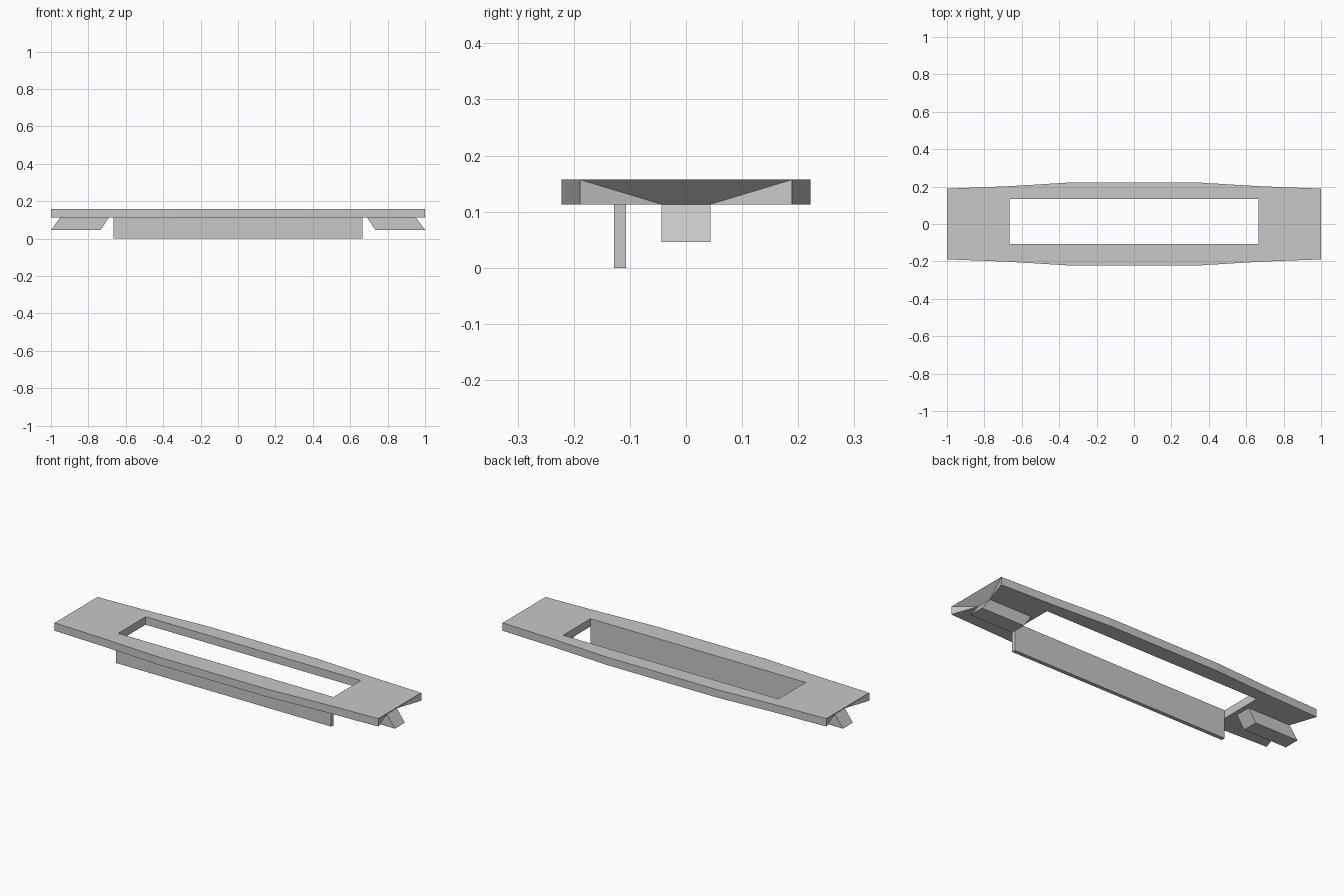
import bpy
import bmesh

cube = bpy.data.objects.get("Cube")
if cube:
    bpy.data.objects.remove(cube, do_unlink=True)

GREY = (0.58, 0.58, 0.58, 1)
grey = bpy.data.materials.new("plain grey")
grey.use_nodes = True
grey.diffuse_color = GREY
grey.node_tree.nodes["Principled BSDF"].inputs["Base Color"].default_value = GREY

TOP, BASE = 0.157, 0.113        # plate heights
OPEN_X, OPEN_FRONT, OPEN_BACK = 0.665, -0.107, 0.135


def finish(bm, name):
    bmesh.ops.recalc_face_normals(bm, faces=bm.faces)
    mesh = bpy.data.meshes.new(name)
    bm.to_mesh(mesh)
    bm.free()
    mesh.materials.append(grey)
    obj = bpy.data.objects.new(name, mesh)
    bpy.context.collection.objects.link(obj)
    return obj


def fill(bm, *loops):
    """Fill the area between closed loops of vertices."""
    edges = []
    for loop in loops:
        for a, b in zip(loop, loop[1:] + loop[:1]):
            edges.append(bm.edges.get((a, b)) or bm.edges.new((a, b)))
    bmesh.ops.triangle_fill(bm, edges=edges, use_beauty=True)


def walls(bm, low, high):
    """Join two rings; repeated vertices collapse a quad to a triangle."""
    n = len(low)
    for i in range(n):
        j = (i + 1) % n
        ring = list(dict.fromkeys((low[i], low[j], high[j], high[i])))
        bm.faces.new(ring)


def prism(name, profile, y0, y1):
    """Extrude an x-z profile from y0 to y1."""
    bm = bmesh.new()
    a = [bm.verts.new((x, y0, z)) for x, z in profile]
    b = [bm.verts.new((x, y1, z)) for x, z in profile]
    walls(bm, a, b)
    bm.faces.new(a)
    bm.faces.new(b)
    return finish(bm, name)


# Plate: gently bowed outline, rectangular opening, undercut ends
bm = bmesh.new()
quarter = [(0.95, 0.043), (1.0, 0.189), (0.667, 0.202), (0.34, 0.222)]
half = quarter + [(-x, y) for x, y in reversed(quarter)]
outline = half + [(x, -y) for x, y in reversed(half)]
bottom = [bm.verts.new((x, y, BASE)) for x, y in outline]
corners = {}
top = []
for x, y in outline:
    if abs(y) < 0.1:            # undercut points rise to the end corners
        x, y = (1.0 if x > 0 else -1.0), (0.189 if y > 0 else -0.189)
    if (x, y) not in corners:
        corners[x, y] = bm.verts.new((x, y, TOP))
    top.append(corners[x, y])

opening = [(-OPEN_X, OPEN_FRONT), (OPEN_X, OPEN_FRONT),
           (OPEN_X, OPEN_BACK), (-OPEN_X, OPEN_BACK)]
hole_low = [bm.verts.new((x, y, BASE)) for x, y in opening]
hole_high = [bm.verts.new((x, y, TOP)) for x, y in opening]
fill(bm, bottom, hole_low)
fill(bm, list(dict.fromkeys(top)), hole_high)
walls(bm, bottom, top)
walls(bm, hole_low, hole_high)
finish(bm, "plate")

# Hanging panel under the front edge of the opening
prism("front_panel", [(-OPEN_X, 0), (OPEN_X, 0), (OPEN_X, BASE), (-OPEN_X, BASE)],
      -0.128, OPEN_FRONT)

# Slanted clip under each end
for side, name in ((1, "left_clip"), (-1, "right_clip")):
    slant = [(0.69, BASE), (0.95, BASE), (1.0, 0.046), (0.735, 0.046)]
    prism(name, [(side * x, z) for x, z in slant], -0.044, 0.044)
